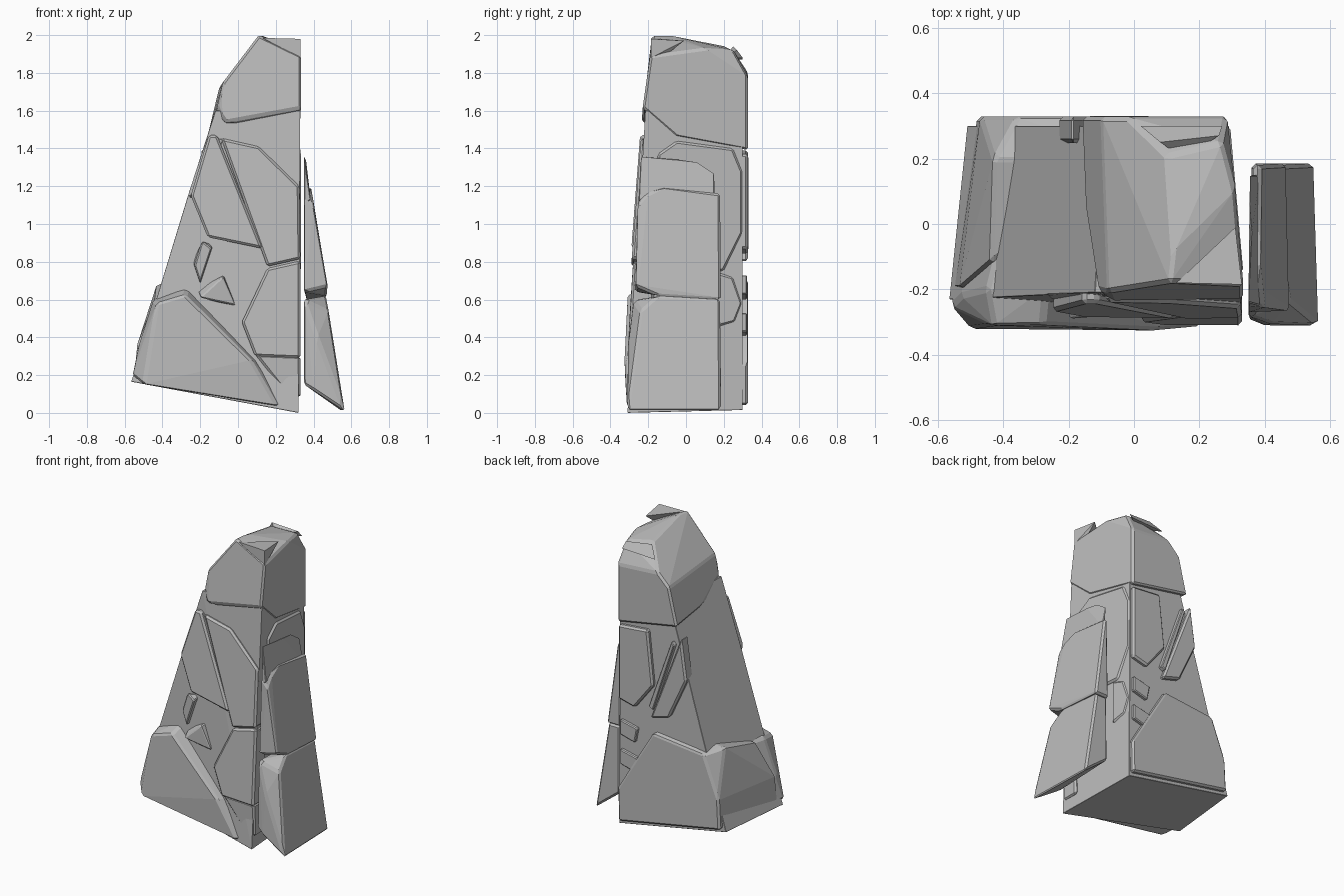
import bpy, bmesh
from mathutils import Vector

stone = bpy.data.materials.new("grey_stone")
stone.diffuse_color = (0.5, 0.5, 0.5, 1)


def lerp(table, z):
    """Piecewise linear lookup in a list of (z, value)."""
    for (z0, a), (z1, b) in zip(table, table[1:]):
        if z <= z1:
            return a + (b - a) * (z - z0) / (z1 - z0)
    return table[-1][1]


# Outer surfaces of the tapering spire
def front(u, z):
    return Vector((u, lerp([(0, -0.31), (0.25, -0.327), (0.6, -0.31), (1.45, -0.245), (2, -0.19)], z), z))


def back(u, z):
    return Vector((u, 0.328, z))


def left(u, z):
    x = lerp([(0.16, -0.57), (0.6, -0.43), (1.15, -0.265), (1.47, -0.165), (1.75, -0.08)], z)
    return Vector((x + 0.1 * (u + 0.25), u, z))


def right(u, z):
    return Vector((0.335 - 0.09 * (u + 0.2), u, z))


INWARD = {front: Vector((0, 1, 0)), back: Vector((0, -1, 0)),
          left: Vector((1, 0, 0)), right: Vector((-1, 0, 0))}


def hull(name, points, bevel=0.012):
    """Convex rock with narrow chamfered edges."""
    bm = bmesh.new()
    for p in points:
        bm.verts.new(p)
    res = bmesh.ops.convex_hull(bm, input=bm.verts)
    junk = [g for g in set(res["geom_interior"] + res["geom_unused"]) if isinstance(g, bmesh.types.BMVert)]
    bmesh.ops.delete(bm, geom=junk, context='VERTS')
    bmesh.ops.dissolve_limit(bm, angle_limit=0.06, verts=bm.verts, edges=bm.edges)
    bmesh.ops.recalc_face_normals(bm, faces=bm.faces)
    me = bpy.data.meshes.new(name)
    bm.to_mesh(me)
    bm.free()
    me.materials.append(stone)
    ob = bpy.data.objects.new(name, me)
    bpy.context.collection.objects.link(ob)
    if bevel:
        mod = ob.modifiers.new("chamfer", 'BEVEL')
        mod.width = bevel
        mod.segments = 1
        mod.limit_method = 'ANGLE'
        mod.angle_limit = 0.4
    return ob


def plate(name, side, outline, depth=0.12, sink=0.0, bevel=0.012):
    """Rock plate lying on one side of the spire."""
    n = INWARD[side]
    pts = [side(u, z) + n * sink for u, z in outline]
    hull(name, pts + [p + n * depth for p in pts], bevel)


# Recessed core, standing on a slanted base
core = [(-0.565, -0.23, 0.165), (-0.51, 0.3, 0.165), (0.32, -0.31, 0.0), (0.29, 0.3, 0.015),
        (-0.43, -0.225, 0.6), (-0.38, 0.29, 0.6), (0.325, -0.255, 0.75),
        (-0.265, -0.215, 1.15), (-0.22, 0.3, 1.15),
        (-0.12, -0.21, 1.6), (-0.09, 0.3, 1.6), (0.33, -0.215, 1.6), (0.285, 0.3, 1.6)]
hull("core", core)

# Cap rock
cap = [(-0.07, -0.235, 1.54), (-0.11, -0.2, 1.62), (0.335, -0.23, 1.615), (0.32, -0.05, 1.46),
       (0.285, 0.328, 1.39), (-0.16, 0.328, 1.47), (-0.15, 0.05, 1.5),
       (-0.08, -0.21, 1.75), (-0.1, 0.328, 1.72), (0.11, -0.18, 2.0), (0.12, -0.09, 2.0),
       (0.1, 0.21, 1.94), (0.27, 0.25, 1.92), (0.31, 0.1, 1.93), (0.285, 0.328, 1.78),
       (-0.02, 0.328, 1.8), (0.335, -0.19, 1.89)]
hull("cap", cap)
hull("cap_corner", [(0.13, -0.18, 1.985), (0.33, -0.185, 1.98), (0.31, -0.01, 1.97),
                    (0.3, -0.15, 1.86), (0.33, -0.185, 1.88)], 0)
hull("cap_chip", [(0.02, 0.3, 1.87), (0.27, 0.3, 1.88), (0.26, 0.27, 1.92),
                  (0.08, 0.25, 1.94), (0.15, 0.2, 1.88)], 0)

# Base boulder wrapping the front, left and back
hull("base_boulder_front",
     [front(u, z) for u, z in [(-0.5, 0.15), (-0.45, 0.4), (-0.43, 0.58), (-0.28, 0.625), (0.07, 0.28), (0.21, 0.035)]]
     + [(-0.56, -0.25, 0.2), (-0.53, -0.22, 0.35), (-0.45, -0.2, 0.6), (-0.27, -0.2, 0.67),
        (0.13, -0.2, 0.27), (0.28, -0.2, 0.04), (-0.4, 0, 0.6), (-0.5, 0, 0.2)])
hull("base_boulder_back",
     [back(u, z) for u, z in [(0.28, 0.04), (0.285, 0.26), (0.02, 0.7), (-0.36, 0.66), (-0.47, 0.38), (-0.48, 0.18)]]
     + [(-0.43, 0.2, 0.68), (-0.44, -0.12, 0.6), (-0.535, -0.2, 0.36), (-0.55, -0.2, 0.2),
        (0.0, 0.2, 0.74), (0.28, 0.2, 0.26), (0.28, 0.2, 0.04)])

# Front plates
plate("front_left_plate", front, [(-0.155, 1.47), (-0.11, 1.47), (0.13, 0.87), (-0.16, 0.93), (-0.25, 1.15)])
plate("front_right_plate", front, [(-0.09, 1.455), (0.11, 1.41), (0.325, 1.2), (0.33, 0.815), (0.155, 0.775)], sink=0.006)
plate("front_lower_plate", front, [(0.155, 0.765), (0.33, 0.805), (0.33, 0.29), (0.09, 0.3), (0.02, 0.48)], sink=0.015)
plate("front_foot_plate", front, [(0.09, 0.31), (0.33, 0.3), (0.33, 0.08), (0.24, 0.12)], sink=0.022)

# Small chips in the front recess
hull("recess_chip_large", [(-0.2, -0.29, 0.61), (-0.08, -0.28, 0.72), (-0.015, -0.27, 0.57),
                           (-0.22, -0.2, 0.66), (-0.07, -0.2, 0.74), (-0.01, -0.2, 0.56)], 0.006)
hull("recess_chip_small", [(-0.19, -0.27, 0.91), (-0.14, -0.27, 0.87), (-0.2, -0.27, 0.69),
                           (-0.23, -0.27, 0.78), (-0.13, -0.2, 0.89), (-0.2, -0.2, 0.68), (-0.24, -0.2, 0.8)], 0.006)

# Left plates
plate("left_upper_plate", left, [(-0.22, 1.46), (-0.08, 1.36), (0.22, 1.16), (-0.23, 1.14)], 0.1)
plate("left_middle_plate", left, [(-0.2, 1.13), (0.3, 1.15), (0.3, 0.86), (-0.2, 0.85)], 0.1)
plate("left_lower_plate", left, [(-0.2, 0.84), (0.27, 0.85), (0.18, 0.62), (-0.2, 0.62)], 0.1, 0.01)

# Back plates and splinters
plate("back_upper_plate", back, [(0.28, 1.37), (0.06, 1.39), (0.02, 1.02), (0.16, 0.84), (0.28, 0.87)])
plate("back_splinter", back, [(0.04, 0.8), (-0.19, 1.4), (-0.23, 1.12), (-0.1, 0.84)], 0.08)
plate("back_sliver", back, [(0.02, 0.86), (0.05, 0.88), (-0.12, 1.36), (-0.14, 1.34)], 0.06, -0.002, 0.005)
for i, z in enumerate((0.4, 0.6)):
    plate("back_chip_%d" % i, back, [(0.27, z + 0.13), (0.14, z + 0.1), (0.16, z), (0.27, z + 0.03)], 0.07, 0.005, 0.006)

# Right plate in the gap under the cap
plate("right_plate", right, [(-0.15, 1.37), (-0.05, 1.44), (0.25, 1.4), (0.3, 1.28), (0.3, 0.95), (0.2, 0.75), (-0.15, 0.75)], 0.08, -0.004)
plate("right_chip", right, [(0.15, 0.75), (0.25, 0.72), (0.3, 0.58), (0.26, 0.48), (0.15, 0.45)], 0.08, -0.004)

# Detached slabs leaning on the right
hull("lower_slab", [(0.35, -0.29, 0.15), (0.35, -0.28, 0.6), (0.42, -0.305, 0.4), (0.4, -0.31, 0.12),
                    (0.565, -0.31, 0.01), (0.515, -0.27, 0.32), (0.48, -0.24, 0.54), (0.465, -0.15, 0.62),
                    (0.455, 0.18, 0.6), (0.55, 0.185, 0.01), (0.37, 0.185, 0.15), (0.37, 0.18, 0.6)])
hull("upper_slab", [(0.35, -0.27, 0.64), (0.475, -0.265, 0.67), (0.47, -0.15, 0.62), (0.465, 0.185, 0.6),
                    (0.36, 0.185, 0.6), (0.4, -0.255, 1.1), (0.393, -0.2, 1.16), (0.385, -0.12, 1.2),
                    (0.39, 0.18, 1.16), (0.365, 0.18, 1.16), (0.35, -0.25, 1.15)])
hull("slab_tip", [(0.35, -0.24, 1.36), (0.353, 0.06, 1.33), (0.355, 0.15, 1.27), (0.36, 0.15, 1.1),
                  (0.35, -0.25, 1.1), (0.385, -0.25, 1.13), (0.385, 0.15, 1.12), (0.36, -0.03, 1.34)], 0.004)
